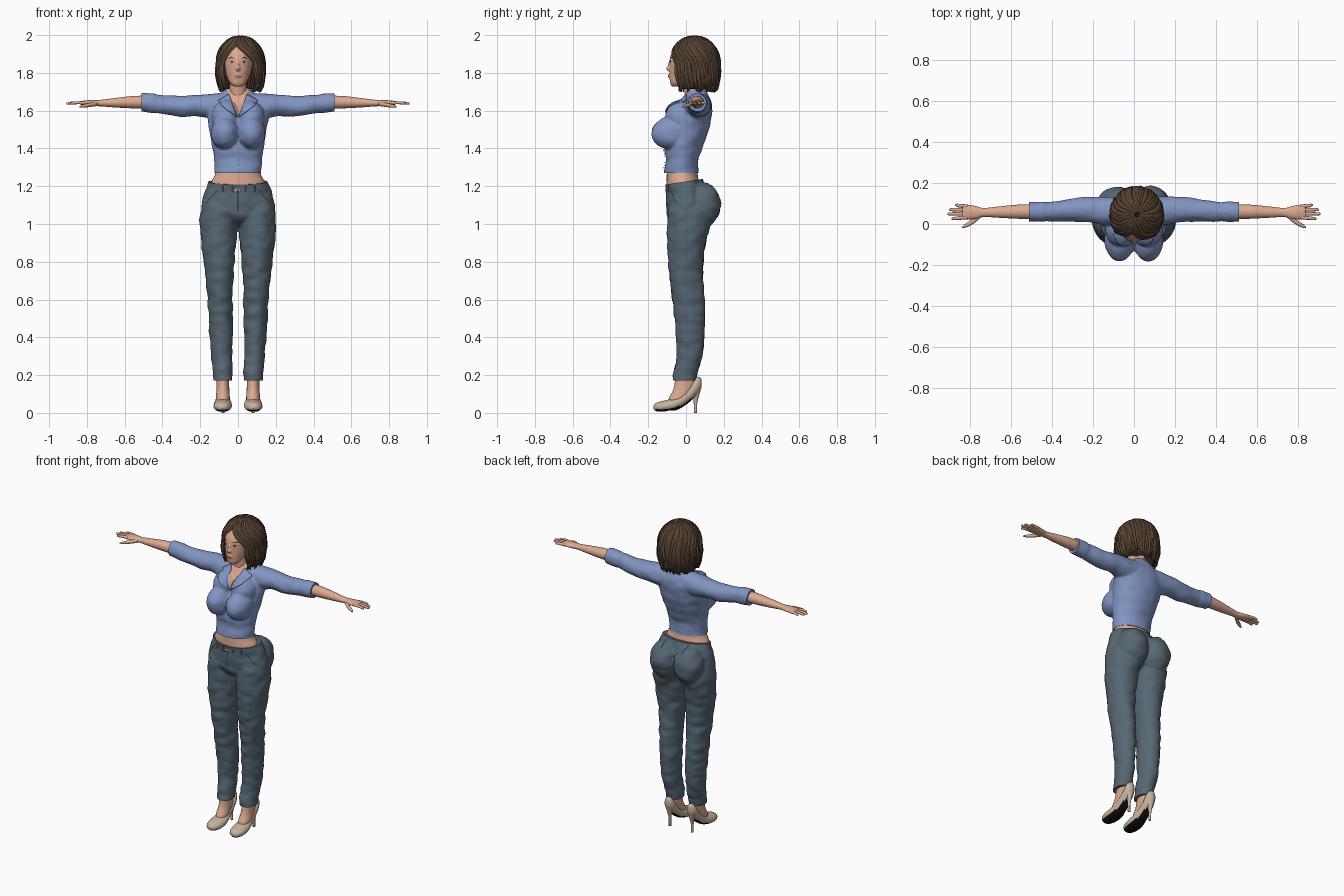
import bpy, bmesh, math, random
from mathutils import Vector, Matrix, noise
from mathutils.bvhtree import BVHTree

random.seed(4)
cube = bpy.data.objects.get("Cube")
if cube:
    bpy.data.objects.remove(cube)


def material(name, r, g, b):
    m = bpy.data.materials.new(name)
    m.use_nodes = True
    m.diffuse_color = (r, g, b, 1)
    bsdf = m.node_tree.nodes["Principled BSDF"]
    bsdf.inputs["Base Color"].default_value = (r, g, b, 1)
    bsdf.inputs["Roughness"].default_value = 0.8
    return m


SHIRT = material("blue shirt", .22, .30, .54)
DENIM = material("grey denim", .095, .135, .17)
SEAM = material("dark denim", .03, .045, .06)
SKIN = material("skin", .72, .40, .28)
HAIR = material("brown hair", .10, .06, .035)
DARK = material("dark brown", .045, .027, .017)
SHOE = material("beige leather", .56, .45, .35)
SOLE = material("black sole", .005, .005, .005)
LIPS = material("lips", .42, .16, .13)
EYE = material("eye white", .65, .60, .56)


# ---- helpers ----
def spline(rows, sub):
    out = []
    for i in range(len(rows) - 1):
        p = [rows[max(0, min(len(rows) - 1, i + k))] for k in (-1, 0, 1, 2)]
        for s in range(sub):
            t = s / sub
            out.append([b + .5 * t * (c - a + t * (2 * a - 5 * b + 4 * c - d + t * (3 * (b - c) + d - a)))
                        for a, b, c, d in zip(*p)])
    return out + [list(rows[-1])]


def loft(bm, rows, axis="z", side=1, seg=24, sub=4):
    """Skin elliptical rings (x, y, z, radius a, radius b) set across an axis."""
    rings = []
    for x, y, z, a, b in spline(rows, sub):
        ring = []
        for i in range(seg):
            c, s = a * math.cos(math.tau * i / seg), b * math.sin(math.tau * i / seg)
            off = {"z": (c, s, 0), "x": (0, c, s), "y": (c, 0, s)}[axis]
            ring.append(bm.verts.new(((x + off[0]) * side, y + off[1], z + off[2])))
        rings.append(ring)
    for r0, r1 in zip(rings, rings[1:]):
        for i in range(seg):
            j = (i + 1) % seg
            bm.faces.new((r0[i], r0[j], r1[j], r1[i]))
    bm.faces.new(rings[0])
    bm.faces.new(rings[-1])


def ball(bm, centre, radii):
    bmesh.ops.create_uvsphere(bm, u_segments=24, v_segments=16, radius=1,
                              matrix=Matrix.Translation(centre) @ Matrix.Diagonal((*radii, 1)))


def finish(name, bm, mats, voxel=0, wrinkle=0):
    """Make the object; optionally fuse its parts into one smooth skin."""
    bmesh.ops.recalc_face_normals(bm, faces=bm.faces[:])
    mesh = bpy.data.meshes.new(name)
    bm.to_mesh(mesh)
    bm.free()
    ob = bpy.data.objects.new(name, mesh)
    bpy.context.collection.objects.link(ob)
    if voxel:
        mod = ob.modifiers.new("fuse", "REMESH")
        mod.mode = "VOXEL"
        mod.voxel_size = voxel
        mod = ob.modifiers.new("soften", "SMOOTH")
        mod.iterations = 5
        ev = ob.evaluated_get(bpy.context.evaluated_depsgraph_get())
        ob.data = bpy.data.meshes.new_from_object(ev)
        ob.modifiers.clear()
        moves = [v.normal * noise.noise(Vector((v.co.x * 14, v.co.y * 14, v.co.z * 22))) * wrinkle
                 for v in ob.data.vertices]
        for v, m in zip(ob.data.vertices, moves):
            v.co += m
    ob.data.materials.clear()
    for m in mats:
        ob.data.materials.append(m)
    for p in ob.data.polygons:
        p.use_smooth = True
    return ob


def cut(ob, planes, clear=True, rule=None):
    """Slice by planes, closing the cut, or colour faces by a rule."""
    bm = bmesh.new()
    bm.from_mesh(ob.data)
    for point, normal in planes:
        res = bmesh.ops.bisect_plane(bm, geom=bm.verts[:] + bm.edges[:] + bm.faces[:],
                                     plane_co=point, plane_no=normal, clear_outer=clear)
        if clear:
            edges = [e for e in res["geom_cut"] if isinstance(e, bmesh.types.BMEdge)]
            for f in bmesh.ops.holes_fill(bm, edges=edges)["faces"]:
                f.smooth = False
    for f in bm.faces:
        if rule and rule(f.calc_center_median(), f.normal):
            f.material_index = 1
    bm.to_mesh(ob.data)
    bm.free()


def tree_of(ob):
    bm = bmesh.new()
    bm.from_mesh(ob.data)
    tree = BVHTree.FromBMesh(bm)
    bm.free()
    return tree


def plate(name, tree, corners, mat, lift=.003, back=1, n=8):
    """Thin plate laid on a surface; corners are (x, z) in order round a quad."""
    bm = bmesh.new()
    a, b, c, d = [Vector(p) for p in corners]
    grid, y = [], 0
    for i in range(n + 1):
        row = []
        for j in range(n + 1):
            u, v = i / n, j / n
            p = a.lerp(b, u).lerp(d.lerp(c, u), v)
            hit = tree.ray_cast(Vector((p.x, -back, p.y)), Vector((0, back, 0)))[0]
            y = hit.y if hit else y
            row.append(bm.verts.new((p.x, y - lift * back, p.y)))
        grid.append(row)
    for i in range(n):
        for j in range(n):
            bm.faces.new((grid[i][j], grid[i + 1][j], grid[i + 1][j + 1], grid[i][j + 1]))
    return finish(name, bm, [mat])


# ---- trousers ----
bm = bmesh.new()
for s in (1, -1):
    loft(bm, [(.081, -.008, .14, .05, .06), (.081, -.005, .2, .052, .064), (.086, .018, .3, .055, .068),
              (.09, .022, .4, .06, .074), (.092, .02, .5, .064, .081), (.095, .013, .6, .066, .084),
              (.098, .003, .7, .073, .088), (.101, 0, .8, .083, .092), (.103, .004, .9, .093, .102),
              (.101, .015, 1, .1, .114), (.095, .015, 1.08, .1, .112), (.09, .01, 1.13, .08, .09)], side=s)
    ball(bm, (s * .085, .086, 1.1), (.095, .097, .12))
loft(bm, [(0, .01, .99, .05, .04), (0, .005, 1.02, .15, .085), (0, 0, 1.06, .193, .102), (0, .005, 1.12, .194, .111),
          (0, 0, 1.18, .174, .108), (0, -.008, 1.22, .158, .1), (0, -.012, 1.28, .146, .09)])
trousers = finish("trousers", bm, [DENIM], .007, .007)
cut(trousers, [((0, 0, 1.225), (0, -.15, 1)), ((0, 0, .172), (0, 0, -1))])
denim = tree_of(trousers)
plate("fly", denim, [(-.004, 1.07), (.002, 1.07), (.002, 1.185), (-.004, 1.185)], SEAM)
for s in (1, -1):
    plate("front_pocket", denim, [(s * .105, 1.18), (s * .11, 1.183), (s * .172, 1.112), (s * .168, 1.11)], SEAM)
    for x in (.035, .085):
        plate("belt_loop", denim, [(s * x, 1.17), (s * x + .01, 1.17), (s * x + .01, 1.205), (s * x, 1.205)], SEAM)
    plate("back_loop", denim, [(s * .07, 1.19), (s * .08, 1.19), (s * .08, 1.225), (s * .07, 1.225)],
          SEAM, back=-1)

# ---- midriff ----
bm = bmesh.new()
loft(bm, [(0, -.015, 1.17, .146, .09), (0, -.017, 1.22, .143, .086), (0, -.02, 1.26, .122, .082),
          (0, -.02, 1.32, .112, .078)], seg=32)
finish("midriff", bm, [SKIN])

# ---- shirt ----
bm = bmesh.new()
loft(bm, [(0, -.025, 1.24, .126, .092), (0, -.025, 1.29, .124, .09), (0, -.02, 1.34, .126, .086),
          (0, -.014, 1.4, .136, .1), (0, .01, 1.48, .148, .107), (0, .03, 1.56, .163, .104),
          (0, .05, 1.62, .165, .09), (0, .056, 1.665, .13, .07), (0, .058, 1.7, .08, .054),
          (0, .058, 1.72, .055, .044)], seg=32)
for s in (1, -1):
    ball(bm, (s * .069, -.077, 1.48), (.075, .106, .087))
    ball(bm, (s * .064, -.025, 1.565), (.078, .083, .09))
    loft(bm, [(.06, .06, 1.625, .07, .07), (.16, .065, 1.625, .067, .064), (.22, .07, 1.628, .062, .056),
              (.3, .068, 1.623, .056, .055), (.4, .061, 1.633, .048, .05), (.46, .06, 1.64, .045, .045)], "x", s)
    loft(bm, [(.43, .06, 1.638, .044, .046), (.44, .06, 1.639, .05, .051), (.49, .06, 1.643, .049, .05),
              (.53, .06, 1.643, .048, .049)], "x", s)
shirt = finish("shirt", bm, [SHIRT, SKIN], .0065, .004)
cut(shirt, [((0, 0, 1.27), (0, 0, -1)), ((.51, 0, 0), (1, 0, 0)), ((-.51, 0, 0), (-1, 0, 0))])
# open neckline
neck_line = [((0, 0, 1.57), Vector((s * .12, 0, -.05)).normalized()) for s in (1, -1)]
cut(shirt, neck_line, False, lambda c, n: c.y < .035 and .12 * abs(c.x) < .05 * (c.z - 1.57))
cloth = tree_of(shirt)
plate("placket", cloth, [(-.011, 1.28), (.011, 1.28), (.011, 1.568), (-.011, 1.568)], SHIRT, .005, n=16)
for z in (1.3, 1.36, 1.43, 1.5, 1.55):
    plate("button", cloth, [(-.004, z), (0, z - .004), (.004, z), (0, z + .004)], EYE, .008, n=2)
for s in (1, -1):
    flap = plate("collar_flap", cloth, [(s * .002, 1.566), (s * .088, 1.628), (s * .105, 1.655), (s * .048, 1.69)],
                 SHIRT, .009)
    flap.modifiers.new("thickness", "SOLIDIFY").thickness = .006

# ---- arms and hands ----
for s, label in ((1, "left"), (-1, "right")):
    bm = bmesh.new()
    loft(bm, [(.44, .06, 1.645, .035, .034), (.55, .06, 1.645, .035, .033), (.65, .058, 1.642, .028, .025),
              (.73, .056, 1.64, .022, .017), (.77, .056, 1.64, .031, .016), (.81, .058, 1.641, .036, .013),
              (.835, .06, 1.641, .034, .009)], "x", s)
    for y0, y1, tip in ((.032, .026, .888), (.05, .049, .908), (.068, .07, .9), (.086, .092, .872)):
        loft(bm, [(.81, y0, 1.641, .009, .009), (.85, (y0 + y1) / 2, 1.642, .009, .008),
                  (tip - .008, y1, 1.639, .007, .007), (tip, y1, 1.638, .002, .002)], "x", s, 10)
    loft(bm, [(.745, .045, 1.637, .014, .012), (.785, .012, 1.63, .013, .011), (.82, -.008, 1.624, .01, .008),
              (.838, -.017, 1.621, .003, .003)], "x", s, 12)
    finish(label + "_arm", bm, [SKIN])

# ---- feet and heeled shoes ----
for s, label in ((1, "left"), (-1, "right")):
    bm = bmesh.new()
    loft(bm, [(.08, -.003, .25, .035, .045), (.08, -.005, .17, .033, .053), (.08, -.014, .12, .034, .055),
              (.08, -.04, .08, .036, .05), (.08, -.055, .05, .03, .04)], side=s)
    finish(label + "_foot", bm, [SKIN])
    bm = bmesh.new()
    loft(bm, [(.083, -.172, .03, .01, .008), (.083, -.158, .031, .032, .022), (.082, -.12, .034, .047, .03),
              (.08, -.065, .044, .047, .034), (.08, -.02, .066, .039, .036), (.08, .02, .101, .035, .042),
              (.08, .052, .138, .033, .049), (.08, .074, .152, .022, .037), (.08, .082, .155, .008, .02)], "y", s)
    for v in bm.verts:
        v.co.z = max(v.co.z, .012 if v.co.y > -.1 else .008)
    shoe = finish(label + "_shoe", bm, [SHOE, SOLE])
    cut(shoe, [], False, lambda c, n: n.z < -.6 and c.y < .045)
    bm = bmesh.new()
    loft(bm, [(.08, .05, 0, .008, .008), (.08, .05, .05, .008, .009), (.08, .053, .09, .014, .016),
              (.08, .056, .13, .027, .024)], side=s, seg=12)
    finish(label + "_heel", bm, [SHOE])

# ---- head and neck ----
bm = bmesh.new()
loft(bm, [(0, -.055, 1.727, .018, .018), (0, -.042, 1.745, .042, .042), (0, -.008, 1.785, .062, .079),
          (0, .01, 1.83, .075, .097), (0, .024, 1.88, .08, .109), (0, .03, 1.925, .073, .093),
          (0, .035, 1.96, .046, .058), (0, .035, 1.972, .01, .01)], seg=32)
loft(bm, [(0, .05, 1.6, .055, .05), (0, .042, 1.68, .047, .048), (0, .035, 1.74, .044, .048),
          (0, .03, 1.8, .044, .048)])
ball(bm, (0, -.086, 1.822), (.013, .02, .014))
ball(bm, (0, -.08, 1.838), (.009, .017, .03))
ball(bm, (0, -.08, 1.783), (.022, .014, .014))
head = finish("head", bm, [SKIN], .005)
face = tree_of(head)
plate("mouth", face, [(-.023, 1.783), (0, 1.773), (.023, 1.783), (0, 1.793)], LIPS)
for s in (1, -1):
    plate("eye", face, [(s * .017, 1.853), (s * .03, 1.846), (s * .047, 1.857), (s * .032, 1.863)], EYE)
    plate("iris", face, [(s * .026, 1.855), (s * .032, 1.848), (s * .038, 1.855), (s * .032, 1.862)], DARK, .005)
    plate("lash_line", face, [(s * .016, 1.854), (s * .032, 1.862), (s * .049, 1.858), (s * .032, 1.867)], DARK, .005)
    plate("eyebrow", face, [(s * .014, 1.875), (s * .038, 1.88), (s * .055, 1.874), (s * .036, 1.886)], DARK)


# ---- hair: shell and strands swept from a side parting ----
def hair_point(u, t, scale=1, wave=0):
    side, sweep = (1, 1.0) if u < math.pi else (-1, .6)
    v = u if side > 0 else math.tau - u
    k = max(0, min(1, (t - .2) / .33))
    th = -.25 + side * (v + sweep * (1 - v / math.pi) * k * k * (3 - 2 * k))
    th += .07 * t * math.sin(9 * t + wave)
    d = max(0, t - .5) * 2
    phi = min(1, t * 2) * math.pi / 2
    r = scale * (math.sin(phi) + .06 * math.sin(math.pi * d) - .1 * d)
    z = 1.85 + .14 * scale * math.cos(phi) - .145 * d
    return Vector((.013 + .12 * r * math.sin(th), .045 - .127 * r * math.cos(th), z))


bm = bmesh.new()
cols, rows = 96, 20
grid = [[bm.verts.new(hair_point(.001 + (math.tau - .002) * i / cols, .01 + .96 * j / rows,
                                 .95 + .02 * math.sin(i * 1.9))) for j in range(rows + 1)] for i in range(cols + 1)]
for i in range(cols):
    for j in range(rows):
        bm.faces.new((grid[i][j], grid[i + 1][j], grid[i + 1][j + 1], grid[i][j + 1]))
shell = finish("hair_shell", bm, [DARK])
shell.modifiers.new("thickness", "SOLIDIFY").thickness = .012

curve = bpy.data.curves.new("hair_strands", "CURVE")
curve.dimensions = "3D"
curve.bevel_depth = .01
curve.bevel_resolution = 1
curve.use_fill_caps = True
curve.materials.append(HAIR)
count = 170
for i in range(count):
    u = math.tau * (i + random.uniform(.2, .8)) / count
    wave, scale = random.uniform(-1, 1) + i * .3, random.uniform(.95, 1.03)
    end, steps = random.uniform(.88, 1.03), 18
    sp = curve.splines.new("POLY")
    sp.points.add(steps)
    for j, p in enumerate(sp.points):
        t = .03 + (end - .03) * j / steps
        p.co = (*hair_point(u, t, scale + .03 * t * math.sin(11 * t + wave), wave), 1)
        p.radius = .45 + .6 * math.sin(math.pi * min(1, j / steps) ** .8)
    sp.use_smooth = True
strands = bpy.data.objects.new("hair_strands", curve)
bpy.context.collection.objects.link(strands)
